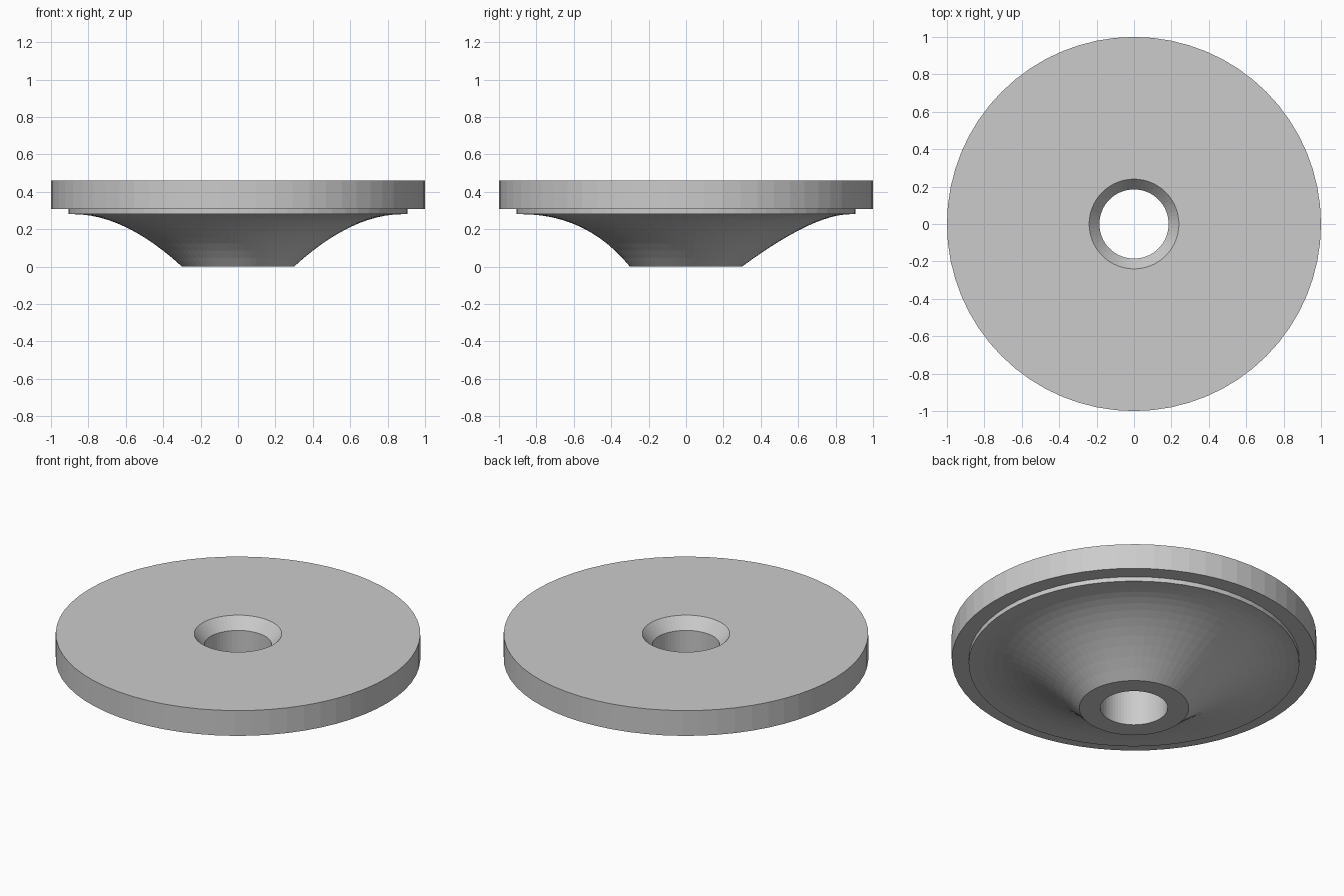
import bpy, bmesh, math

if "Cube" in bpy.data.objects:
    bpy.data.objects.remove(bpy.data.objects["Cube"])

SEG = 64
STEPS = 12


def profile(angle):
    """Closed (radius, height) section; the flare is steeper toward the front."""
    ctrl = 0.605 + 0.075 * math.sin(angle)
    pts = [(0.185, 0.0)]
    # flared underside: quadratic curve from hub to rim
    for i in range(STEPS + 1):
        t = i / STEPS
        r = (1 - t) ** 2 * 0.30 + 2 * t * (1 - t) * ctrl + t * t * 0.88
        z = 0.28 * (2 * t * (1 - t) + t * t)
        pts.append((r, z))
    # step, outer rim, top face, countersink
    pts += [(0.907, 0.28), (0.907, 0.307), (1.0, 0.307), (1.0, 0.46),
            (0.24, 0.46), (0.185, 0.393)]
    return pts


# Loft the section around z
bm = bmesh.new()
rings = []
for s in range(SEG):
    a = 2 * math.pi * s / SEG
    rings.append([bm.verts.new((r * math.cos(a), r * math.sin(a), z))
                  for r, z in profile(a)])
for s in range(SEG):
    p, q = rings[s], rings[(s + 1) % SEG]
    for i in range(len(p)):
        j = (i + 1) % len(p)
        bm.faces.new((p[i], q[i], q[j], p[j]))
bmesh.ops.recalc_face_normals(bm, faces=bm.faces)
mesh = bpy.data.meshes.new("flared_disc")
bm.to_mesh(mesh)
bm.free()
disc = bpy.data.objects.new("flared_disc", mesh)
bpy.context.collection.objects.link(disc)
